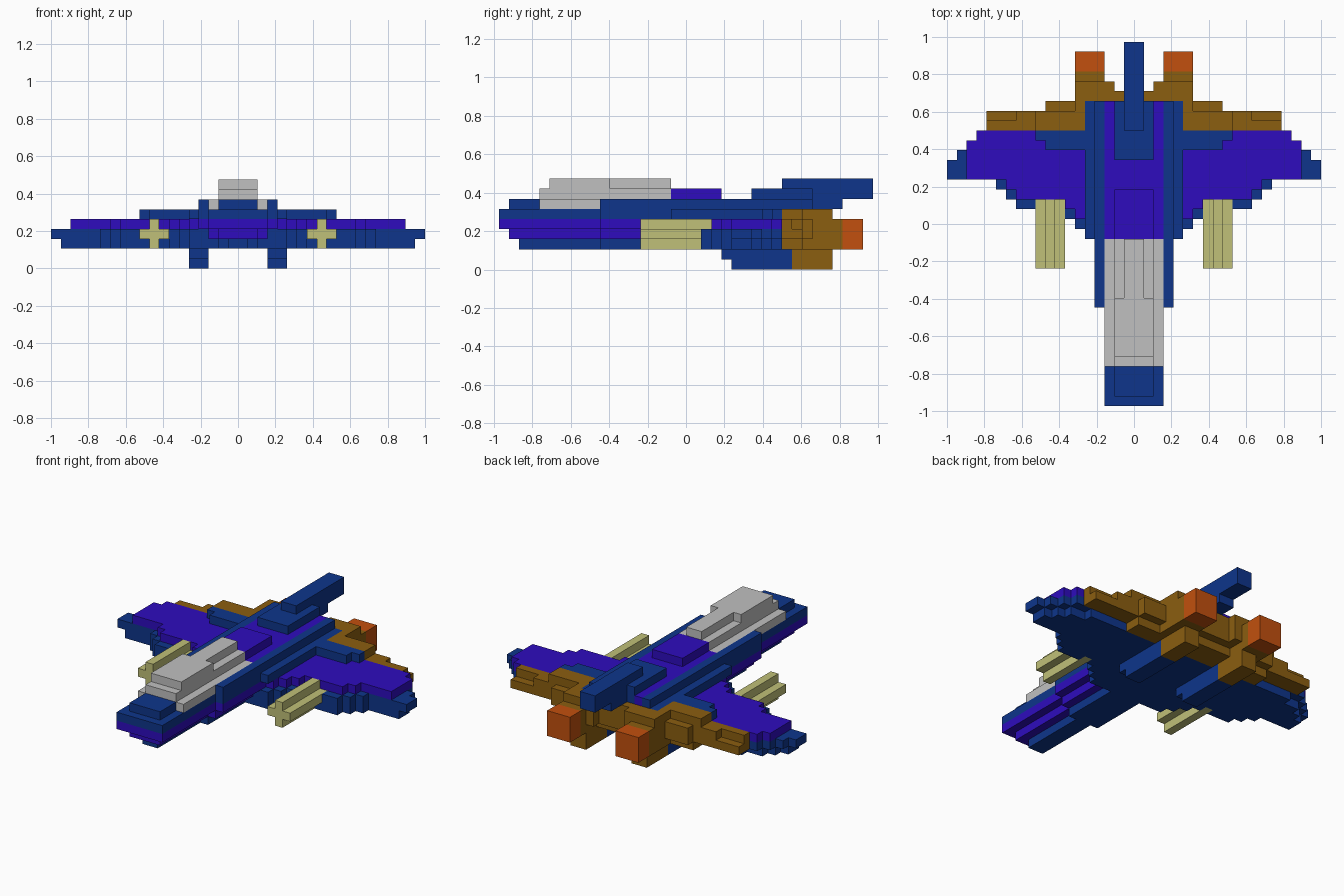
import bpy, bmesh

cube = bpy.data.objects.get("Cube")
if cube:
    bpy.data.objects.remove(cube, do_unlink=True)

U = 1 / 19        # size of one block
Y_MID = 18.5      # block row that lies on y = 0


def material(name, rgb):
    """Flat colour from 0-255 display values."""
    lin = [((c / 255 + 0.055) / 1.055) ** 2.4 if c > 10 else c / 255 / 12.92 for c in rgb]
    m = bpy.data.materials.new(name)
    m.use_nodes = True
    m.diffuse_color = (*lin, 1)
    m.node_tree.nodes["Principled BSDF"].inputs["Base Color"].default_value = (*lin, 1)
    return m


BLUE = material("navy blue", (14, 53, 139))
PURPLE = material("violet", (46, 12, 190))
BROWN = material("brown", (139, 94, 16))
ORANGE = material("exhaust orange", (194, 80, 14))
GREY = material("canopy grey", (192, 192, 192))
KHAKI = material("khaki", (192, 192, 120))

owner = {}        # block -> part name; the first part to claim a block keeps it
parts = {}        # part name -> material


def part(name, mat, boxes):
    """Claim the blocks of boxes (x0, x1, y0, y1, z0, z1), mirrored across x = 0."""
    parts[name] = mat
    for x0, x1, y0, y1, z0, z1 in boxes:
        for x in range(x0, x1):
            for y in range(y0, y1):
                for z in range(z0, z1):
                    owner.setdefault((x, y, z), name)
                    owner.setdefault((-1 - x, y, z), name)


def layer(runs, z):
    """Stepped wing layer: each run is (outer x, front row, back row)."""
    boxes, x = [], 0
    for end, front, back in runs:
        boxes.append((x, end, front, back, z, z + 1))
        x = end
    return boxes


# Canopy: wide front step, narrow rear ridge
part("canopy", GREY, [
    (0, 3, 4, 17, 6, 7), (0, 2, 4, 17, 7, 8),
    (0, 2, 5, 11, 8, 9), (0, 1, 11, 17, 8, 9)])

# Nose cap and tail fin
part("nose_cap", BLUE, [(0, 2, 1, 4, 6, 7)])
part("tail_fin", BLUE, [
    (0, 1, 28, 37, 7, 9), (0, 1, 31, 34, 6, 7), (0, 2, 25, 31, 6, 8)])

# Upper deck with its raised hatch and side rails
part("deck", PURPLE, [(0, 3, 17, 31, 6, 7), (0, 2, 17, 22, 7, 8)])
part("deck_rail", BLUE, [(3, 4, 10, 31, 6, 7)])

# Fuselage, tapering downwards at the nose
part("fuselage_top", BLUE, [
    (0, 3, 0, 10, 5, 6), (0, 4, 10, 17, 5, 6), (0, 5, 17, 31, 5, 6),
    (5, 9, 26, 27, 5, 6), (5, 10, 27, 28, 5, 6)])
part("fuselage_side", PURPLE, [
    (0, 3, 0, 10, 4, 5), (0, 2, 1, 10, 3, 4),
    (0, 4, 10, 18, 4, 5), (0, 3, 10, 17, 3, 4)])
part("keel", BLUE, [(0, 1, 2, 10, 2, 3), (0, 2, 10, 17, 2, 3)])

# Wing guns with a cross-shaped section
part("wing_gun", KHAKI, [(7, 10, 14, 21, 3, 4), (8, 9, 14, 21, 2, 5)])

# Wings: violet upper layer over two navy layers
part("wing_top", PURPLE, layer([
    (5, 18, 28), (6, 19, 28), (7, 20, 28), (12, 21, 28),
    (13, 22, 28), (16, 23, 28), (17, 23, 27)], 4))
part("wing_base", BLUE, layer([
    (5, 17, 28), (6, 18, 28), (7, 19, 28), (12, 20, 28), (13, 21, 28),
    (14, 22, 28), (16, 23, 28), (17, 23, 27), (18, 23, 26), (19, 23, 25)], 3))
part("wing_underside", BLUE, layer([
    (5, 17, 28), (6, 18, 28), (7, 19, 28), (12, 20, 28), (13, 21, 28),
    (14, 22, 28), (16, 23, 27), (17, 23, 26), (18, 23, 25)], 2))

# Trailing edge and engine block
part("trailing_edge", BROWN, [
    (0, 15, 28, 30, 3, 4), (0, 15, 28, 29, 4, 5), (0, 12, 28, 30, 4, 5),
    (5, 10, 28, 30, 5, 6), (0, 9, 30, 31, 3, 5), (0, 9, 28, 30, 2, 3),
    (0, 3, 28, 31, 2, 5)])
part("engine", BROWN, [
    (3, 6, 28, 34, 2, 5), (3, 6, 30, 33, 5, 6),
    (0, 2, 31, 32, 3, 6), (2, 3, 31, 33, 3, 6)])
part("exhaust", ORANGE, [(3, 6, 34, 36, 2, 5)])

# Skids under the engines
part("skid_front", BLUE, [(3, 5, 23, 29, 0, 1), (3, 5, 22, 29, 1, 2)])
part("skid_rear", BROWN, [(3, 5, 29, 33, 0, 2)])

# Corner order per outward direction
SIDES = {
    (1, 0, 0): [(1, 0, 0), (1, 1, 0), (1, 1, 1), (1, 0, 1)],
    (-1, 0, 0): [(0, 0, 0), (0, 0, 1), (0, 1, 1), (0, 1, 0)],
    (0, 1, 0): [(0, 1, 0), (0, 1, 1), (1, 1, 1), (1, 1, 0)],
    (0, -1, 0): [(0, 0, 0), (1, 0, 0), (1, 0, 1), (0, 0, 1)],
    (0, 0, 1): [(0, 0, 1), (1, 0, 1), (1, 1, 1), (0, 1, 1)],
    (0, 0, -1): [(0, 0, 0), (0, 1, 0), (1, 1, 0), (1, 0, 0)],
}

# Turn each part's exposed block sides into one clean mesh
for name, mat in parts.items():
    bm = bmesh.new()
    for (x, y, z), who in owner.items():
        if who != name:
            continue
        for (dx, dy, dz), corners in SIDES.items():
            if (x + dx, y + dy, z + dz) not in owner:
                bm.faces.new([bm.verts.new(((x + a) * U, (y + b - Y_MID) * U, (z + c) * U))
                              for a, b, c in corners])
    bmesh.ops.remove_doubles(bm, verts=bm.verts, dist=U / 100)
    bmesh.ops.dissolve_limit(bm, angle_limit=0.02, verts=bm.verts, edges=bm.edges)
    mesh = bpy.data.meshes.new(name)
    bm.to_mesh(mesh)
    bm.free()
    mesh.materials.append(mat)
    bpy.context.collection.objects.link(bpy.data.objects.new(name, mesh))
